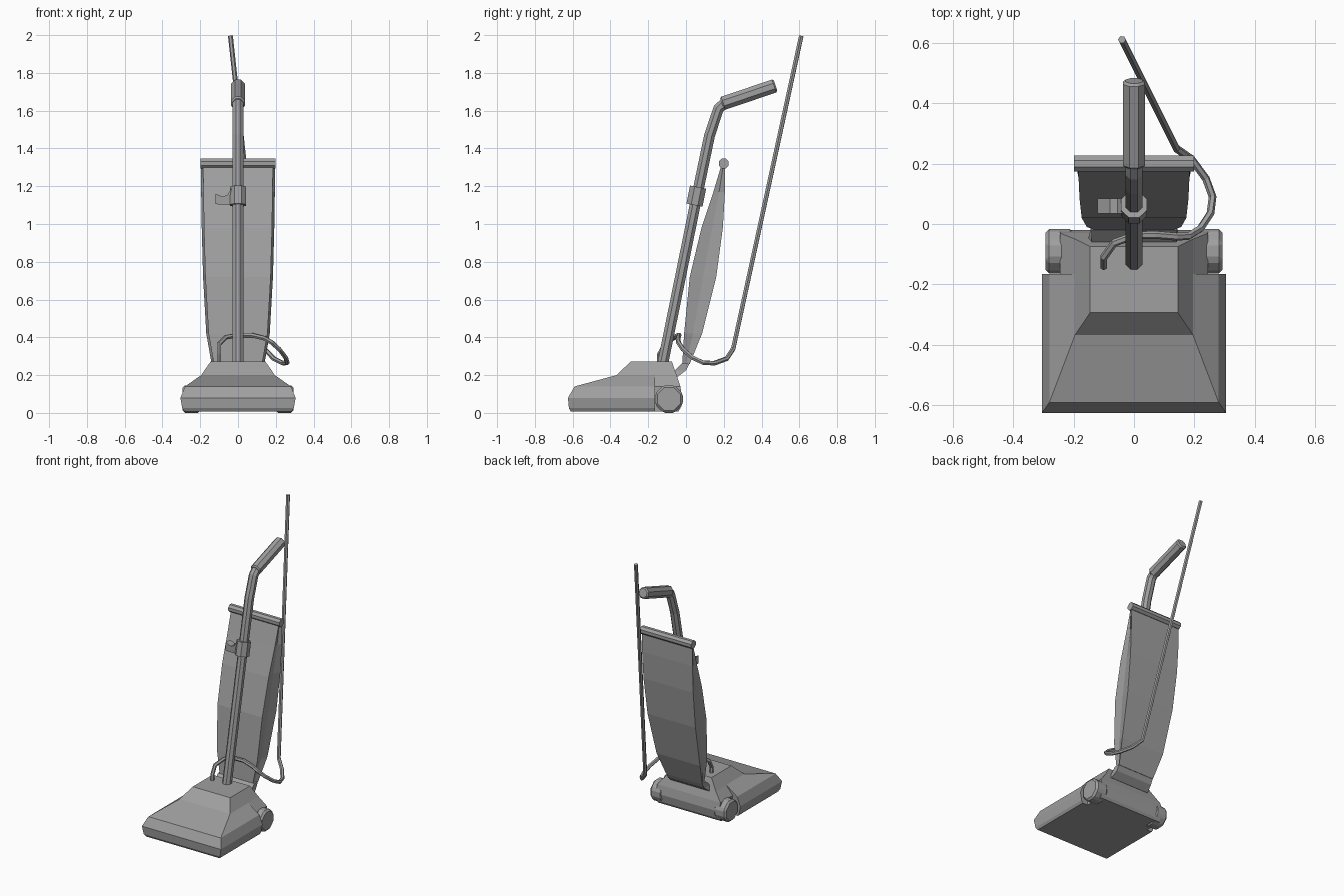
import bpy
import bmesh
from math import pi
from mathutils import Matrix, Vector

default = bpy.data.objects.get("Cube")
if default:
    bpy.data.objects.remove(default, do_unlink=True)

grey = bpy.data.materials.new("mid grey")
grey.use_nodes = True
colour = (0.35, 0.35, 0.35, 1)
grey.diffuse_color = colour
grey.node_tree.nodes["Principled BSDF"].inputs["Base Color"].default_value = colour


def finish(bm, name):
    """Turn a bmesh into a named, flat shaded object."""
    bmesh.ops.remove_doubles(bm, verts=bm.verts, dist=0.0005)
    bmesh.ops.recalc_face_normals(bm, faces=bm.faces)
    mesh = bpy.data.meshes.new(name)
    bm.to_mesh(mesh)
    bm.free()
    mesh.materials.append(grey)
    obj = bpy.data.objects.new(name, mesh)
    bpy.context.collection.objects.link(obj)
    return obj


def loft(name, rings):
    """Skin a stack of equal-length closed rings and cap both ends."""
    bm = bmesh.new()
    loops = [[bm.verts.new(p) for p in ring] for ring in rings]
    count = len(loops[0])
    for low, high in zip(loops, loops[1:]):
        for i in range(count):
            j = (i + 1) % count
            bm.faces.new((low[i], low[j], high[j], high[i]))
    bm.faces.new(loops[0][::-1])
    bm.faces.new(loops[-1])
    return finish(bm, name)


def tube(name, path, radius, sides):
    """Sweep a regular polygon along a path with mitred bends."""
    pts = [Vector(p) for p in path]
    rings = []
    side = None
    for i, p in enumerate(pts):
        before = (p - pts[i - 1]).normalized() if i else (pts[1] - p).normalized()
        after = (pts[i + 1] - p).normalized() if i + 1 < len(pts) else before
        along = (before + after).normalized()
        if side is None:
            side = Vector((1, 0, 0)) if abs(along.x) < 0.9 else Vector((0, 0, 1))
        side = (side - along * side.dot(along)).normalized()
        ring = []
        for k in range(sides):
            turn = Matrix.Rotation(2 * pi * (k + 0.5) / sides, 3, along)
            ring.append(p + turn @ side * radius)
        rings.append(ring)
    return loft(name, rings)


def mirrored(half):
    """Complete a ring from its +x half, listed front to back."""
    return half + [(-x, y, z) for x, y, z in reversed(half)]


# Floor head: half width, front y, back y and height of each level
levels = [
    (0.285, -0.61, -0.04, 0.008),
    (0.295, -0.62, -0.03, 0.025),
    (0.305, -0.625, -0.02, 0.08),
    (0.28, -0.59, -0.03, 0.14),
    (0.195, -0.367, -0.05, 0.2),
    (0.145, -0.293, -0.075, 0.272),
]
notch = -0.165
rings = []
for w, front, back, z in levels:
    inner = min(w, 0.245)
    rings.append(mirrored([(w, front, z), (w, notch, z), (inner, notch, z), (inner, back, z)]))
loft("floor_head", rings)

# Rear wheels with chamfered rims
for label, s in (("left", 1), ("right", -1)):
    wheel = tube(label + "_wheel", [(s * 0.2, -0.09, 0.073), (s * 0.293, -0.09, 0.073)], 0.079, 8)
    rim = wheel.modifiers.new("rim", "BEVEL")
    rim.width = 0.012
    rim.segments = 1

# Main handle tube with its bend, and the grip
tube("handle_tube", [(0, -0.125, 0.25), (0, 0.052, 1.12), (0, 0.125, 1.47),
                     (0, 0.172, 1.61), (0, 0.21, 1.645)], 0.031, 8)
grip = tube("handle_grip", [(0, 0.19, 1.637), (0, 0.474, 1.733)], 0.039, 8)
ends = grip.modifiers.new("soft_ends", "BEVEL")
ends.width = 0.008
ends.segments = 1
ends.limit_method = "ANGLE"
ends.angle_limit = 1

# Collar and cord hook
tube("hook_collar", [(0, 0.045, 1.1), (0, 0.064, 1.195)], 0.047, 8)
hook = [(-0.12, 1.16), (-0.12, 1.105), (0, 1.1), (0, 1.19),
        (-0.035, 1.19), (-0.055, 1.155), (-0.08, 1.145)]
loft("cord_hook", [[(x, y, z) for x, z in hook] for y in (0.035, 0.085)])

# Dust bag: half width, front y, back y and height, with folded side gussets
bag = [
    (0.14, -0.02, 0.02, 0.26),
    (0.168, -0.01, 0.085, 0.42),
    (0.185, 0.02, 0.16, 0.72),
    (0.192, 0.082, 0.195, 0.98),
    (0.195, 0.145, 0.206, 1.17),
    (0.197, 0.19, 0.207, 1.32),
]
rings = []
for w, front, back, z in bag:
    middle = (front + back) / 2
    rings.append(mirrored([(w - 0.012, front, z), (w - 0.016, middle, z), (w, back, z)]))
loft("dust_bag", rings)

# Neck joining the bag to the floor head
neck = [(0.15, -0.09, -0.045, 0.19), (0.14, -0.06, 0.0, 0.225), (0.14, -0.02, 0.02, 0.265)]
loft("bag_neck", [mirrored([(w, f, z), (w, b, z)]) for w, f, b, z in neck])

# Clamp bar along the top of the bag
tube("bag_clamp", [(-0.198, 0.2, 1.32), (0.198, 0.2, 1.32)], 0.028, 8)

# Power cord looping round the side and rising behind
tube("power_cord", [
    (-0.1, -0.14, 0.25), (-0.1, -0.14, 0.31), (-0.1, -0.11, 0.365),
    (-0.065, -0.062, 0.4), (0, -0.038, 0.412), (0.07, -0.036, 0.412),
    (0.14, -0.042, 0.395), (0.18, -0.04, 0.372), (0.22, -0.015, 0.335),
    (0.253, 0.035, 0.292), (0.26, 0.09, 0.266), (0.238, 0.15, 0.263),
    (0.19, 0.215, 0.287), (0.14, 0.25, 0.34), (-0.04, 0.61, 1.995),
], 0.013, 6)
